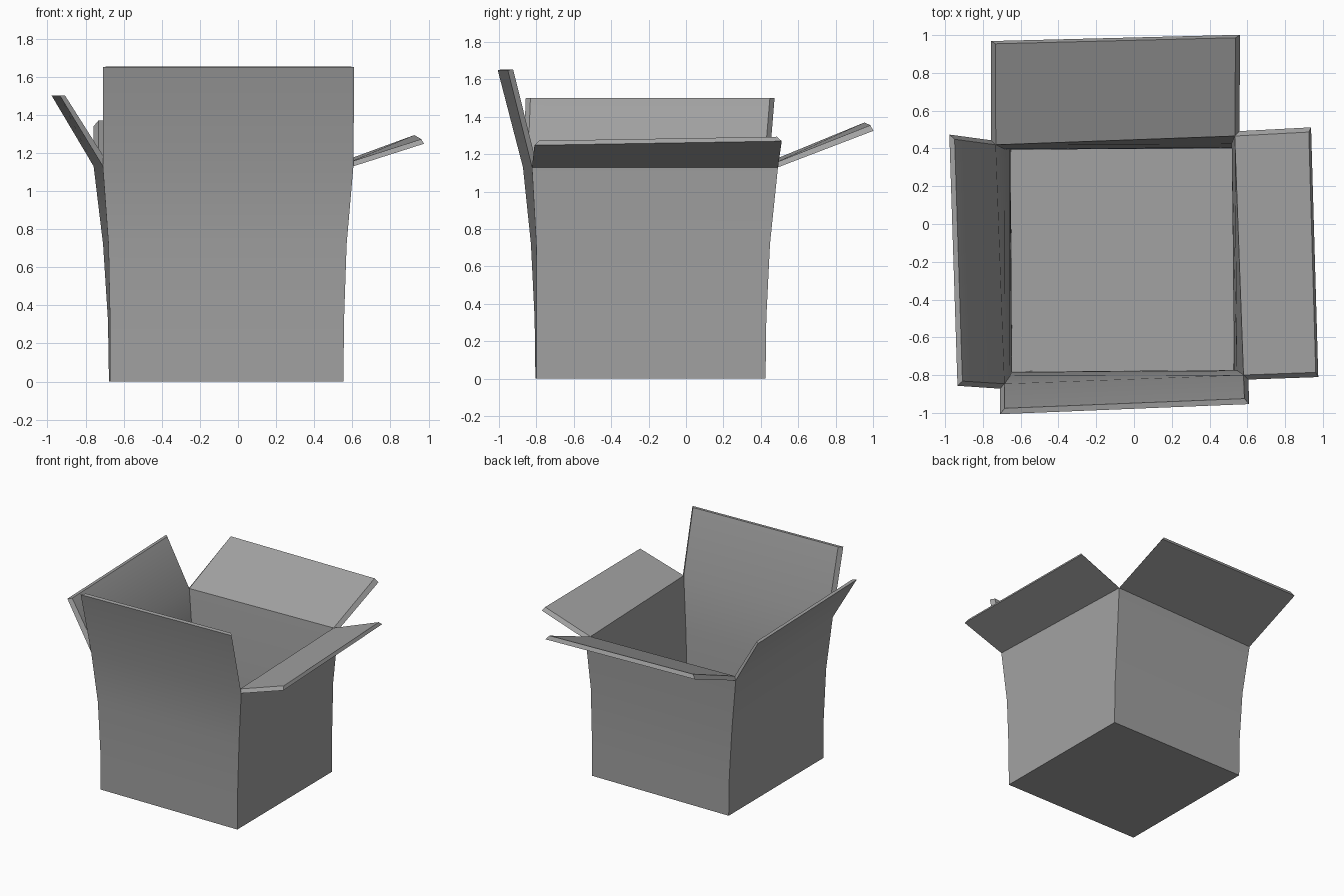
import bpy
import bmesh
from math import radians
from mathutils import Matrix, Vector

cube = bpy.data.objects.get("Cube")
if cube:
    bpy.data.objects.remove(cube)

WALL = 0.025
CORNERS = [(-1, -1), (1, -1), (1, 1), (-1, 1)]

grey = bpy.data.materials.new("cardboard_grey")
grey.use_nodes = True
grey.diffuse_color = (0.36, 0.36, 0.36, 1)
grey.node_tree.nodes["Principled BSDF"].inputs["Base Color"].default_value = grey.diffuse_color

bm = bmesh.new()


def ring(center_x, half, twist, z):
    """Square ring of four corners, turned slightly about z."""
    turn = Matrix.Rotation(radians(twist), 3, "Z")
    middle = Vector((center_x, -0.19, z))
    return [bm.verts.new(middle + turn @ Vector((sx * half, sy * half, 0)))
            for sx, sy in CORNERS]


def skin(rings):
    """Floor and four walls through a stack of rings."""
    bm.faces.new(rings[0])
    for low, high in zip(rings, rings[1:]):
        for i in range(4):
            j = (i + 1) % 4
            bm.faces.new((low[i], low[j], high[j], high[i]))


# Flaring, slightly twisted walls: centre x, half width, twist, outer z, inner z
sections = [
    (-0.062, 0.612, 0.3, 0.0, 0.03),
    (-0.063, 0.614, 0.5, 0.32, 0.32),
    (-0.069, 0.625, 1.3, 0.72, 0.72),
    (-0.076, 0.658, 2.1, 1.13, 1.15),
]
outer = [ring(cx, half, twist, z) for cx, half, twist, z, _ in sections]
inner = [ring(cx, half - WALL, twist, z) for cx, half, twist, _, z in sections]
skin(outer)
skin(inner)

# Flaps, one per wall: reach from first corner, from second corner, inner lip offset
flaps = [
    ((0.0, -0.135, 0.52), (0.004, -0.13, 0.52), (0, 0.03, 0.004)),     # front
    ((0.37, 0.013, 0.118), (0.38, 0.02, 0.14), (-0.013, 0, 0.024)),    # left
    ((0.005, 0.51, 0.195), (0.0, 0.525, 0.21), (0, -0.015, 0.03)),     # back
    ((-0.22, 0.03, 0.37), (-0.225, 0.015, 0.37), (0.027, 0, 0.002)),   # right
]
for i, (reach_a, reach_b, lip) in enumerate(flaps):
    j = (i + 1) % 4
    a, b, c, d = outer[-1][i], outer[-1][j], inner[-1][j], inner[-1][i]
    tip_a = bm.verts.new(a.co + Vector(reach_a))
    tip_b = bm.verts.new(b.co + Vector(reach_b))
    side = (tip_b.co - tip_a.co).normalized() * WALL
    tip_c = bm.verts.new(tip_b.co - side + Vector(lip))
    tip_d = bm.verts.new(tip_a.co + side + Vector(lip))
    bm.faces.new((a, b, tip_b, tip_a))           # outer face
    bm.faces.new((d, c, tip_c, tip_d))           # inner face
    bm.faces.new((tip_a, tip_b, tip_c, tip_d))   # tip edge
    bm.faces.new((b, c, tip_c, tip_b))           # side edges
    bm.faces.new((a, d, tip_d, tip_a))

bmesh.ops.recalc_face_normals(bm, faces=bm.faces)
mesh = bpy.data.meshes.new("open_box")
bm.to_mesh(mesh)
bm.free()
mesh.materials.append(grey)

box = bpy.data.objects.new("open_box", mesh)
bpy.context.collection.objects.link(box)
bpy.ops.object.select_all(action="DESELECT")
box.select_set(True)
bpy.context.view_layer.objects.active = box
bpy.ops.object.shade_smooth_by_angle(angle=radians(30))
